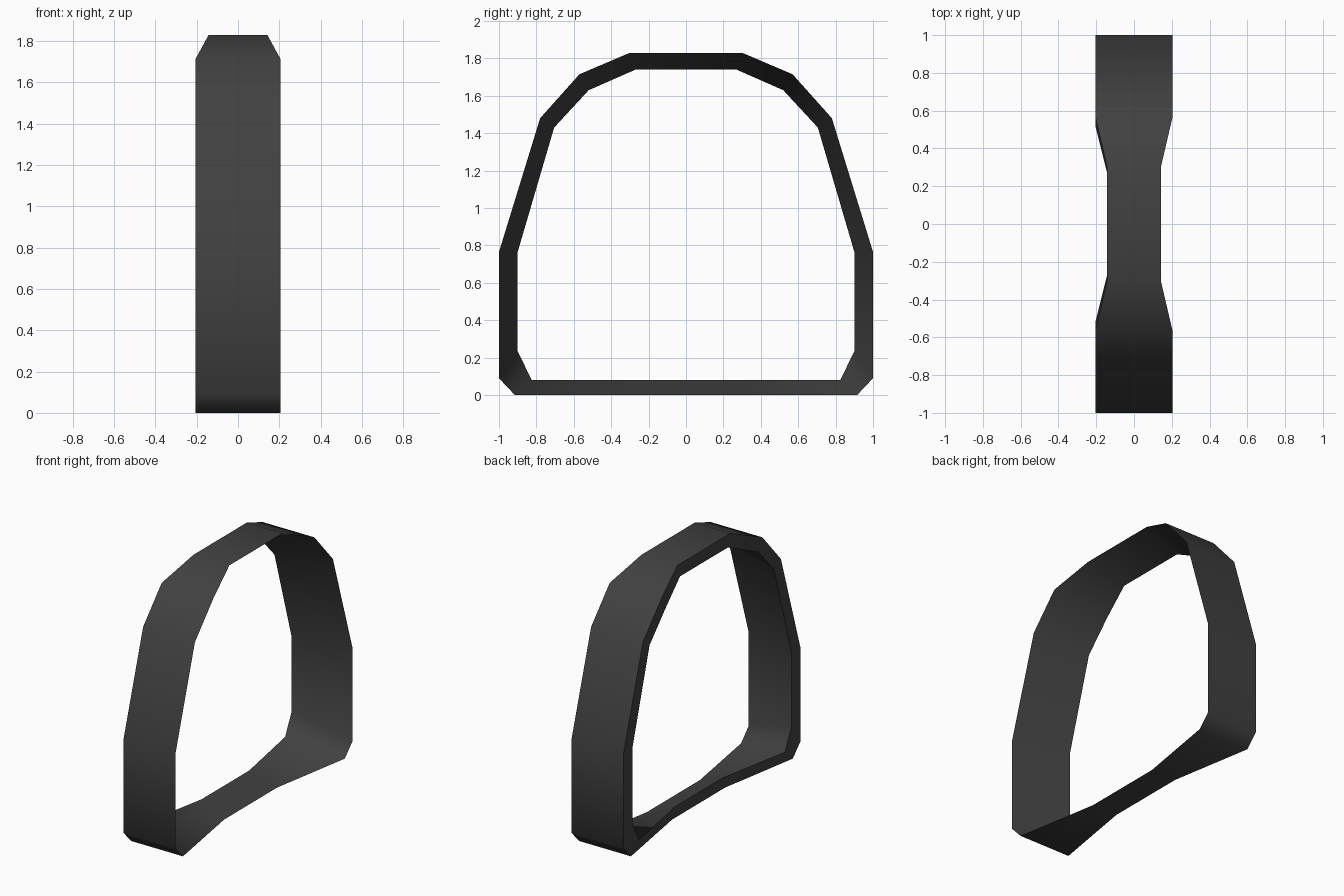
import bpy, bmesh, math

if "Cube" in bpy.data.objects:
    bpy.data.objects.remove(bpy.data.objects["Cube"])

# Half profile (y > 0), bottom to top: outer y, outer z, inner y, inner z, half width in x
HALF = [
    (0.30, 0.00, 0.27, 0.08, 0.10),
    (0.915, 0.00, 0.825, 0.08, 0.205),
    (1.00, 0.09, 0.90, 0.235, 0.205),
    (1.00, 0.765, 0.90, 0.765, 0.205),
    (0.78, 1.48, 0.705, 1.43, 0.205),
    (0.57, 1.715, 0.52, 1.63, 0.205),
    (0.30, 1.83, 0.27, 1.74, 0.142),
]
loop = HALF + [(-a, b, -c, d, w) for a, b, c, d, w in reversed(HALF)]

# Band with a wedge section: outer strip, flat rim at -x, inner face sloping to a sharp edge at +x
bm = bmesh.new()
sections = []
for oy, oz, iy, iz, w in loop:
    sections.append([bm.verts.new(p) for p in ((w, oy, oz), (-w, oy, oz), (-w, iy, iz))])
for i, a in enumerate(sections):
    b = sections[(i + 1) % len(sections)]
    for k in range(3):
        m = (k + 1) % 3
        bm.faces.new((a[k], b[k], b[m], a[m]))
bmesh.ops.recalc_face_normals(bm, faces=bm.faces)

mesh = bpy.data.meshes.new("band_frame")
bm.to_mesh(mesh)
bm.free()
band = bpy.data.objects.new("band_frame", mesh)
bpy.context.collection.objects.link(band)

# Dark grey finish
mat = bpy.data.materials.new("dark_grey")
mat.diffuse_color = (0.052, 0.052, 0.052, 1)
mat.use_nodes = True
mat.node_tree.nodes["Principled BSDF"].inputs["Base Color"].default_value = mat.diffuse_color
mesh.materials.append(mat)

# Smooth along the band, sharp at its rims
bpy.context.view_layer.objects.active = band
band.select_set(True)
bpy.ops.object.shade_smooth_by_angle(angle=math.radians(70))
